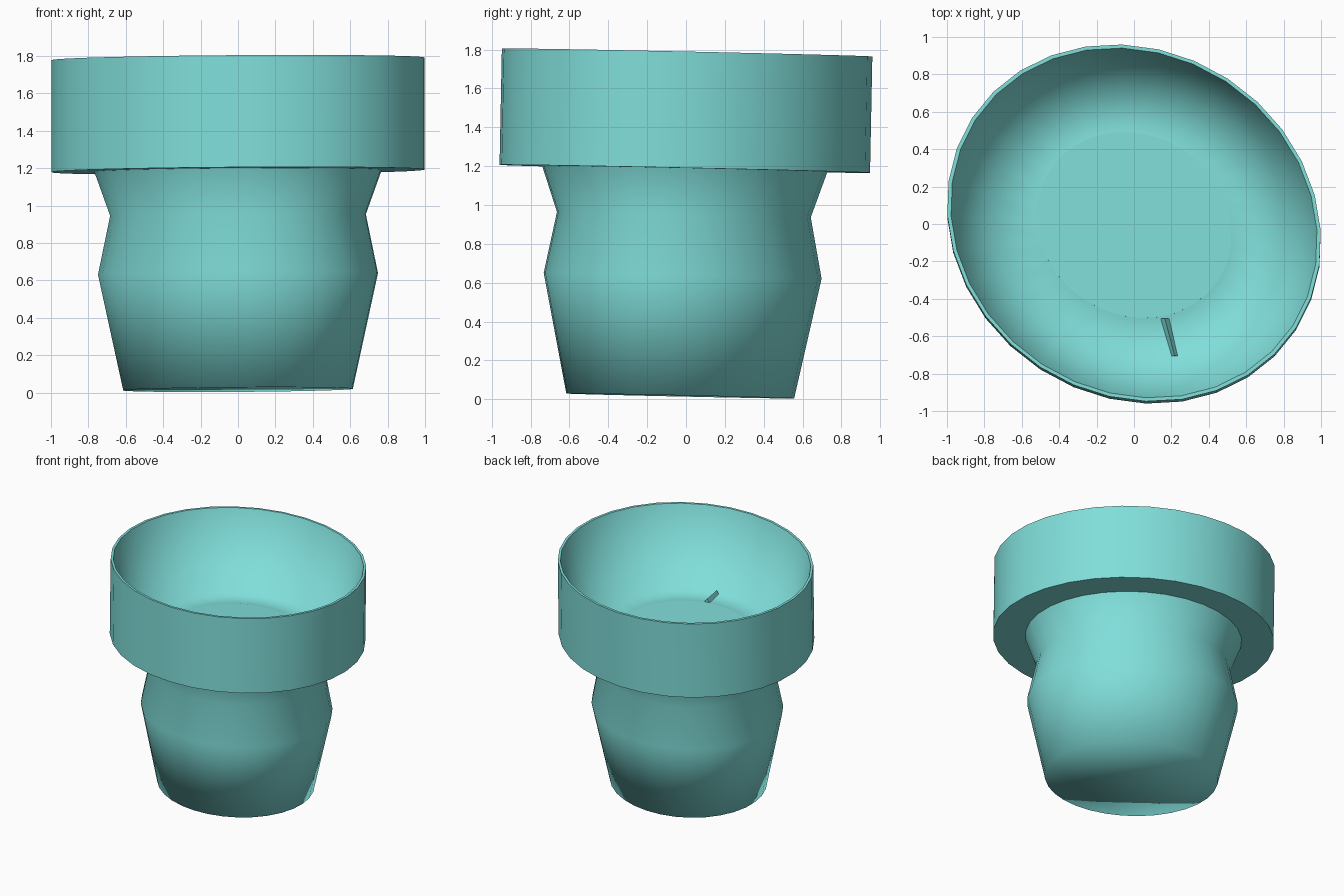
import bpy, bmesh, math
from mathutils import Vector, Matrix

if "Cube" in bpy.data.objects:
    bpy.data.objects.remove(bpy.data.objects["Cube"], do_unlink=True)

SIDES = 32
TURN = Matrix.Rotation(math.radians(-33), 3, 'Z')

teal = bpy.data.materials.new("pale_teal")
teal.use_nodes = True
colour = (0.216, 0.73, 0.70, 1)
teal.diffuse_color = colour
teal.node_tree.nodes["Principled BSDF"].inputs["Base Color"].default_value = colour


def lean(p):
    """Give a point the pot's slight handmade tilt."""
    x, y, z = p
    y += 0.02 * (z - 1.5)
    return Vector((x, y, z - 0.021 * y + 0.005 * x))


def place(r, angle, z):
    """Point on the oval cross-section, leaning with the pot."""
    p = TURN @ Vector((1.032 * r * math.cos(angle), 0.92 * r * math.sin(angle), z))
    return lean(p)


def finish(name, bm, sharp=None):
    mesh = bpy.data.meshes.new(name)
    bm.to_mesh(mesh)
    bm.free()
    mesh.materials.append(teal)
    obj = bpy.data.objects.new(name, mesh)
    bpy.context.collection.objects.link(obj)
    bpy.ops.object.select_all(action='DESELECT')
    obj.select_set(True)
    bpy.context.view_layer.objects.active = obj
    if sharp is None:
        bpy.ops.object.shade_smooth()
    else:
        bpy.ops.object.shade_smooth_by_angle(angle=math.radians(sharp))
    return obj


def turned(name, profile, sharp=None, cap_start=False, cap_end=False):
    """Spin a profile of (radius, height) around the oval."""
    bm = bmesh.new()
    rings = [[bm.verts.new(place(r, math.tau * i / SIDES, z)) for i in range(SIDES)]
             for r, z in profile]
    for low, high in zip(rings, rings[1:]):
        for i in range(SIDES):
            j = (i + 1) % SIDES
            bm.faces.new((low[i], low[j], high[j], high[i]))
    if cap_start:
        bm.faces.new(rings[0][::-1])
    if cap_end:
        bm.faces.new(rings[-1])
    return finish(name, bm, sharp)


# Bulging body with a closed base
turned("pot_body", [(0.615, 0.016), (0.75, 0.635), (0.685, 0.95), (0.77, 1.186)],
       cap_start=True)

# Wide upright collar with a flat underside and thin lip
turned("collar", [(0.77, 1.186), (1, 1.186), (1, 1.785), (0.98, 1.785)], sharp=40)

# Funnel-shaped inside and the shelf at its foot
turned("inner_bowl", [(0.98, 1.785), (0.77, 1.19), (0.52, 1.22)])

# Flat floor in the middle
turned("floor_disc", [(0.522, 1.215), (0.522, 1.222)], sharp=40, cap_end=True)

# Small pleat crossing the shelf
bm = bmesh.new()
ends = []
for left, right, y, z in ((0.14, 0.19, -0.5, 1.215), (0.2, 0.235, -0.7, 1.19)):
    ends.append([bm.verts.new(lean((x, y, z + h)))
                 for x, h in ((left, 0), ((left + right) / 2, 0.03), (right, 0))])
inner, outer = ends
for a, b in ((0, 1), (1, 2), (2, 0)):
    bm.faces.new((inner[a], inner[b], outer[b], outer[a]))
bm.faces.new(inner)
bm.faces.new(outer[::-1])
bmesh.ops.recalc_face_normals(bm, faces=bm.faces)
finish("shelf_pleat", bm, sharp=30)
